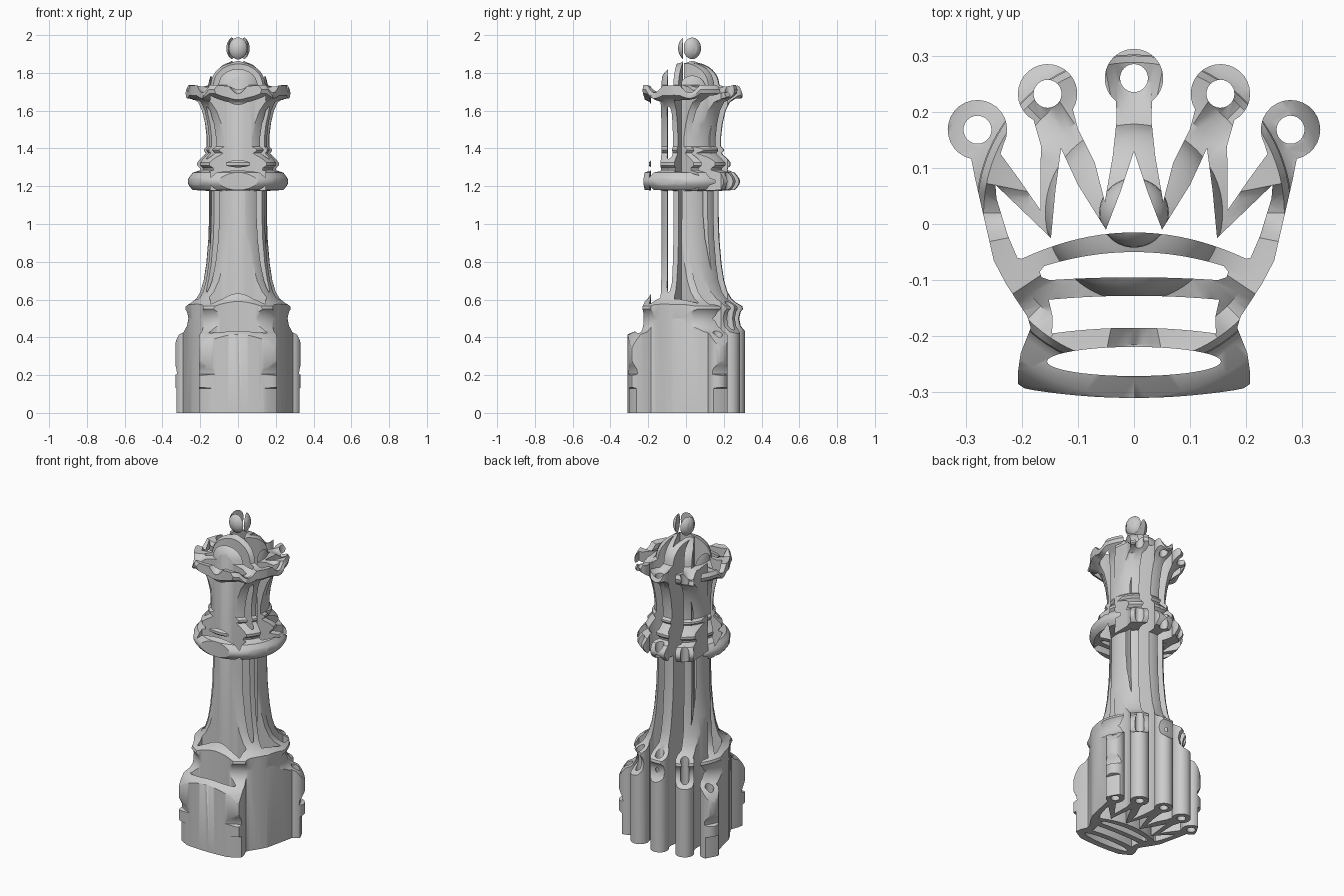
import bpy, bmesh, math

if "Cube" in bpy.data.objects:
    bpy.data.objects.remove(bpy.data.objects["Cube"])

AXIS_Y = 0.02   # the turned body sits slightly behind the outline's centre


def arc(cx, cy, r, a0, a1, n=22):
    """Points along a circle arc, angles in degrees."""
    return [(cx + r * math.cos(math.radians(a0 + (a1 - a0) * i / n)),
             cy + r * math.sin(math.radians(a0 + (a1 - a0) * i / n))) for i in range(n + 1)]


def mirrored(half):
    """Close a right-half outline whose ends lie on x = 0."""
    return half + [(-x, y) for x, y in reversed(half[1:-1])]


def smooth_arch(y_mid, x_end, y_end, n=10):
    """Parabolic edge from the centre line out to one end."""
    return [(x_end * i / n, y_mid + (y_end - y_mid) * (i / n) ** 2) for i in range(n + 1)]


# crown-shaped plan outline, right half, clockwise from the top
outer = (arc(0, .26, .052, 90, -52)
         + [(.031, .185), (.038, .12), (.052, .04), (.07, .11), (.1, .17)]
         + arc(.154, .232, .053, 212, -62)
         + [(.166, .14), (.167, .025), (.205, .08), (.238, .125)]
         + arc(.279, .168, .053, 208, -78)
         + [(.283, .08), (.25, -.065), (.228, -.107), (.19, -.165), (.184, -.185),
            (.202, -.23), (.207, -.265), (.207, -.285), (.195, -.293)]
         + smooth_arch(-.31, .18, -.296)[::-1])

zigzag = ([(0, .13), (.025, .055), (.05, -.01), (.1, .07), (.13, .135), (.14, .06), (.148, -.025),
           (.2, .025), (.247, .07), (.245, .045), (.225, -.02), (.208, -.06)]
          + smooth_arch(-.015, .2, -.062)[::-1])
upper_slot = smooth_arch(-.05, .16, -.075) + [(.168, -.085), (.165, -.095)] + smooth_arch(-.095, .15, -.1)[::-1]
middle_slot = smooth_arch(-.128, .152, -.135) + [(.145, -.165), (.146, -.195)] + smooth_arch(-.185, .13, -.193)[::-1]
lower_slot = [(.155 * math.sin(math.radians(a)), -.245 + .026 * math.cos(math.radians(a)))
              for a in range(0, 181, 9)]

loops = [mirrored(h) for h in (outer, zigzag, upper_slot, middle_slot, lower_slot)]
for cx, cy in ((0, .26), (.154, .232), (-.154, .232), (.279, .168), (-.279, .168)):
    loops.append(arc(cx, cy, .025, 0, 345, 23))

curve = bpy.data.curves.new("crown_outline", 'CURVE')
curve.dimensions = '2D'
curve.fill_mode = 'BOTH'
curve.extrude = 1.1
for pts in loops:
    s = curve.splines.new('POLY')
    s.points.add(len(pts) - 1)
    for p, (x, y) in zip(s.points, pts):
        p.co = (x, y, 0, 1)
    s.use_cyclic_u = True
prism = bpy.data.objects.new("crown_outline_prism", curve)
prism.location.z = 1.0
bpy.context.collection.objects.link(prism)
bpy.context.view_layer.objects.active = prism
prism.select_set(True)
bpy.ops.object.convert(target='MESH')
prism = bpy.context.view_layer.objects.active
bm = bmesh.new()
bm.from_mesh(prism.data)
bmesh.ops.remove_doubles(bm, verts=bm.verts, dist=1e-5)
bmesh.ops.recalc_face_normals(bm, faces=bm.faces)
bm.to_mesh(prism.data)
bm.free()

# turned body profile (radius, height): plinth, bulge, shaft, collar, coronet, dome
profile = [(0, 0), (.35, 0), (.35, .13), (.385, .14), (.385, .195), (.345, .205)]
profile += [(.335 + .04 * math.sin(math.pi * t / 10), .21 + .2 * t / 10) for t in range(1, 10)]
profile += [(.33, .415), (.295, .43), (.27, .46), (.262, .5), (.27, .535), (.282, .55), (.278, .565),
            (.245, .585), (.222, .605), (.2, .64), (.182, .7), (.168, .79), (.157, .92), (.153, 1.05),
            (.153, 1.175), (.24, 1.18)]
profile += [(.24 + .026 * math.sin(math.pi * t / 8), 1.18 + .09 * t / 8) for t in range(1, 8)]
profile += [(.24, 1.272), (.2, 1.285), (.202, 1.297), (.217, 1.31), (.217, 1.325), (.2, 1.345),
            (.178, 1.365), (.17, 1.375), (.181, 1.388), (.179, 1.398), (.166, 1.41), (.166, 1.46),
            (.174, 1.53), (.19, 1.6), (.212, 1.645), (.245, 1.668), (.275, 1.69), (.28, 1.712),
            (.268, 1.735), (.235, 1.728), (.19, 1.725), (.158, 1.735)]
profile += [(.155 * math.cos(a), 1.74 + .12 * math.sin(a)) for a in [i * .14 for i in range(1, 10)]]
profile += [(.03, 1.866)]
# finial ball
profile += [(.062 * math.sin(a), 1.93 - .07 * math.cos(a)) for a in [math.pi * i / 14 for i in range(3, 14)]]
profile += [(0, 2.0)]

bm = bmesh.new()
vs = [bm.verts.new((r, 0, z)) for r, z in profile]
es = [bm.edges.new(pair) for pair in zip(vs, vs[1:])]
bmesh.ops.spin(bm, geom=vs + es, cent=(0, 0, 0), axis=(0, 0, 1), angle=2 * math.pi, steps=96)
bmesh.ops.remove_doubles(bm, verts=bm.verts, dist=1e-5)
bmesh.ops.recalc_face_normals(bm, faces=bm.faces)
# scalloped coronet rim
for v in bm.verts:
    r = math.hypot(v.co.x, v.co.y)
    if 1.66 < v.co.z < 1.74 and r > .225:
        v.co.z -= .04 * max(0, math.cos(8 * math.atan2(v.co.y, v.co.x))) * min(1, (v.co.z - 1.66) / .05)
mesh = bpy.data.meshes.new("chess_piece_body")
bm.to_mesh(mesh)
bm.free()
body = bpy.data.objects.new("chess_piece_body", mesh)
body.location.y = AXIS_Y
bpy.context.collection.objects.link(body)

# keep only what lies inside the crown-shaped outline
mod = body.modifiers.new("crown_cut", 'BOOLEAN')
mod.operation = 'INTERSECT'
mod.solver = 'EXACT'
mod.object = prism
bpy.ops.object.select_all(action='DESELECT')
body.select_set(True)
bpy.context.view_layer.objects.active = body
bpy.context.view_layer.update()
bpy.ops.object.modifier_apply(modifier=mod.name)
bpy.data.objects.remove(prism)
bpy.ops.object.shade_smooth_by_angle(angle=math.radians(35))
